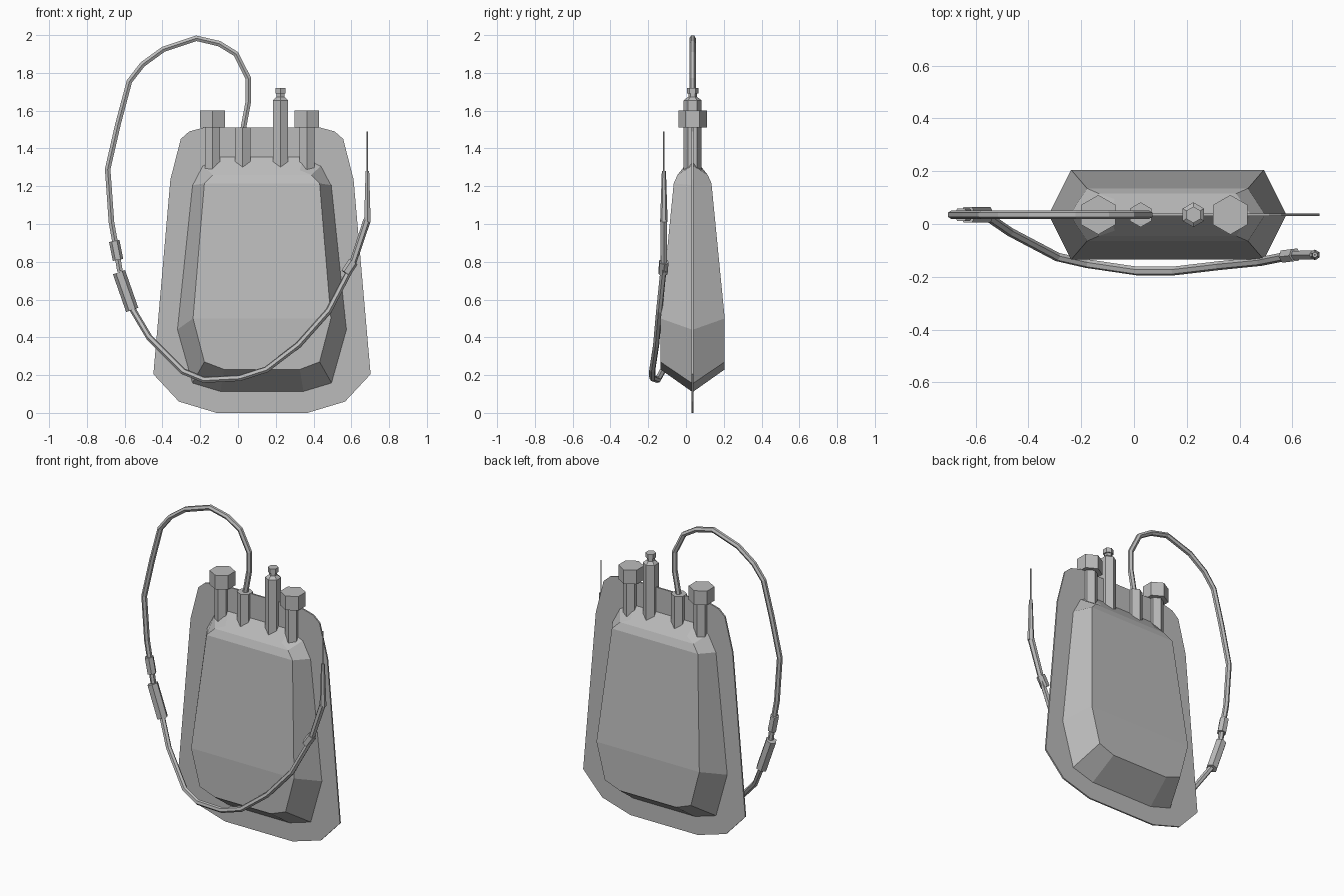
import bpy, bmesh
from mathutils import Vector

cube = bpy.data.objects.get("Cube")
if cube:
    bpy.data.objects.remove(cube, do_unlink=True)

grey = bpy.data.materials.new("plain grey")
grey.use_nodes = True
COLOUR = (0.5, 0.5, 0.5, 1)
grey.diffuse_color = COLOUR
grey.node_tree.nodes["Principled BSDF"].inputs["Base Color"].default_value = COLOUR

CX, CY = 0.127, 0.035   # centre line of the bag


def add_object(name, data):
    obj = bpy.data.objects.new(name, data)
    bpy.context.collection.objects.link(obj)
    data.materials.append(grey)
    return obj


def finish(name, bm):
    bmesh.ops.recalc_face_normals(bm, faces=bm.faces[:])
    mesh = bpy.data.meshes.new(name)
    bm.to_mesh(mesh)
    bm.free()
    return add_object(name, mesh)


def rod(name, start, end, r1, r2=None, sides=6):
    """Straight faceted rod between two points."""
    start, end = Vector(start), Vector(end)
    axis = end - start
    bm = bmesh.new()
    bmesh.ops.create_cone(bm, cap_ends=True, segments=sides, radius1=r1,
                          radius2=r1 if r2 is None else r2, depth=axis.length)
    if axis.x or axis.y:
        bm.transform(axis.to_track_quat('Z', 'Y').to_matrix().to_4x4())
    bmesh.ops.translate(bm, verts=bm.verts[:], vec=(start + end) / 2)
    return finish(name, bm)


def hose(name, points, radius):
    """Hexagonal tube swept along a path, turned into a mesh."""
    curve = bpy.data.curves.new(name, 'CURVE')
    curve.dimensions = '3D'
    curve.bevel_depth = radius
    curve.bevel_resolution = 1
    curve.use_fill_caps = True
    spline = curve.splines.new('POLY')
    spline.points.add(len(points) - 1)
    spline.use_smooth = False
    for p, co in zip(spline.points, points):
        p.co = (*co, 1)
    temp = bpy.data.objects.new(name + " path", curve)
    bpy.context.collection.objects.link(temp)
    bpy.context.view_layer.update()
    graph = bpy.context.evaluated_depsgraph_get()
    mesh = bpy.data.meshes.new_from_object(temp.evaluated_get(graph))
    bpy.data.objects.remove(temp, do_unlink=True)
    mesh.materials.clear()
    for poly in mesh.polygons:
        poly.use_smooth = False
    return add_object(name, mesh)


# Flat welded sheet around the bag: half profile, mirrored
half = [(0.24, 0), (0.44, 0.06), (0.575, 0.205), (0.485, 1.235),
        (0.43, 1.45), (0.385, 1.49), (0.31, 1.51)]
bm = bmesh.new()
outline = half + [(-w, z) for w, z in reversed(half)]
face = bm.faces.new([bm.verts.new((CX + w, CY - 0.005, z)) for w, z in outline])
ext = bmesh.ops.extrude_face_region(bm, geom=[face])
bmesh.ops.translate(bm, vec=(0, 0.01, 0),
                    verts=[g for g in ext["geom"] if isinstance(g, bmesh.types.BMVert)])
finish("seam_sheet", bm)

# Bulging bag: seam ring joined to a raised panel on each side
seam = [(0.22, 0.11), (0.37, 0.155), (0.45, 0.44),
        (0.37, 1.205), (0.315, 1.31), (0.22, 1.36)]
panel = [(0.2, 0.23, 0.17), (0.305, 0.27, 0.17), (0.365, 0.5, 0.17),
         (0.305, 1.215, 0.10), (0.26, 1.26, 0.08), (0.2, 1.285, 0.06)]
bm = bmesh.new()
n = len(seam)
outer = [bm.verts.new((CX + s * w, CY, z))
         for s, ring in ((1, seam), (-1, seam[::-1])) for w, z in ring]
for side in (-1, 1):
    inner = [bm.verts.new((CX + s * w, CY + side * d, z))
             for s, ring in ((1, panel), (-1, panel[::-1])) for w, z, d in ring]
    for i in range(2 * n):
        j = (i + 1) % (2 * n)
        bm.faces.new((outer[i], outer[j], inner[j], inner[i]))
    for i in range(n - 1):
        bm.faces.new((inner[i], inner[i + 1], inner[-2 - i], inner[-1 - i]))
finish("bag_body", bm)


# Ports along the top edge
def upright(name, x, z1, z2, r1, r2=None):
    rod(name, (x, CY, z1), (x, CY, z2), r1, r2)


for name, x in (("right", -0.135), ("left", 0.365)):
    upright(name + "_port", x, 1.23, 1.52, 0.047)
    upright(name + "_port_cap", x, 1.51, 1.60, 0.075)
upright("hose_port", 0.025, 1.23, 1.51, 0.047)
upright("tall_port", 0.225, 1.23, 1.655, 0.047)
upright("tall_port_shoulder", 0.225, 1.655, 1.672, 0.047, 0.025)
upright("tall_port_neck", 0.225, 1.67, 1.695, 0.023)
upright("tall_port_tip", 0.225, 1.69, 1.72, 0.031)

# Upper hose: loops over the top and down the right side
upper = [(0.025, 1.49), (0.055, 1.65), (0.055, 1.77), (-0.01, 1.9),
         (-0.1, 1.955), (-0.22, 1.983), (-0.395, 1.925), (-0.505, 1.845),
         (-0.575, 1.755), (-0.635, 1.53), (-0.69, 1.29), (-0.67, 1.01),
         (-0.65, 0.9), (-0.625, 0.75)]
hose("upper_hose", [(x, CY, z) for x, z in upper], 0.017)

# Inline connectors
rod("upper_connector", (-0.655, CY, 0.91), (-0.635, CY, 0.81), 0.028)
rod("lower_connector", (-0.63, CY, 0.745), (-0.56, CY, 0.545), 0.034)

# Lower hose: sweeps in front of the bag to the needle side
hose("lower_hose", [(-0.565, 0.035, 0.56), (-0.47, -0.03, 0.40),
                    (-0.29, -0.125, 0.22), (-0.18, -0.15, 0.175),
                    (0.01, -0.178, 0.185), (0.15, -0.178, 0.23),
                    (0.32, -0.158, 0.36), (0.48, -0.142, 0.54),
                    (0.6, -0.118, 0.77)], 0.017)

# Needle end
rod("needle_connector", (0.57, -0.122, 0.74), (0.61, -0.117, 0.80), 0.027)
rod("needle_hub", (0.6, -0.118, 0.77), (0.683, -0.117, 1.02), 0.018, 0.02)
rod("needle_sleeve", (0.685, -0.117, 1.01), (0.685, -0.117, 1.28), 0.02, 0.011)
rod("needle", (0.685, -0.117, 1.27), (0.685, -0.117, 1.49), 0.004)
